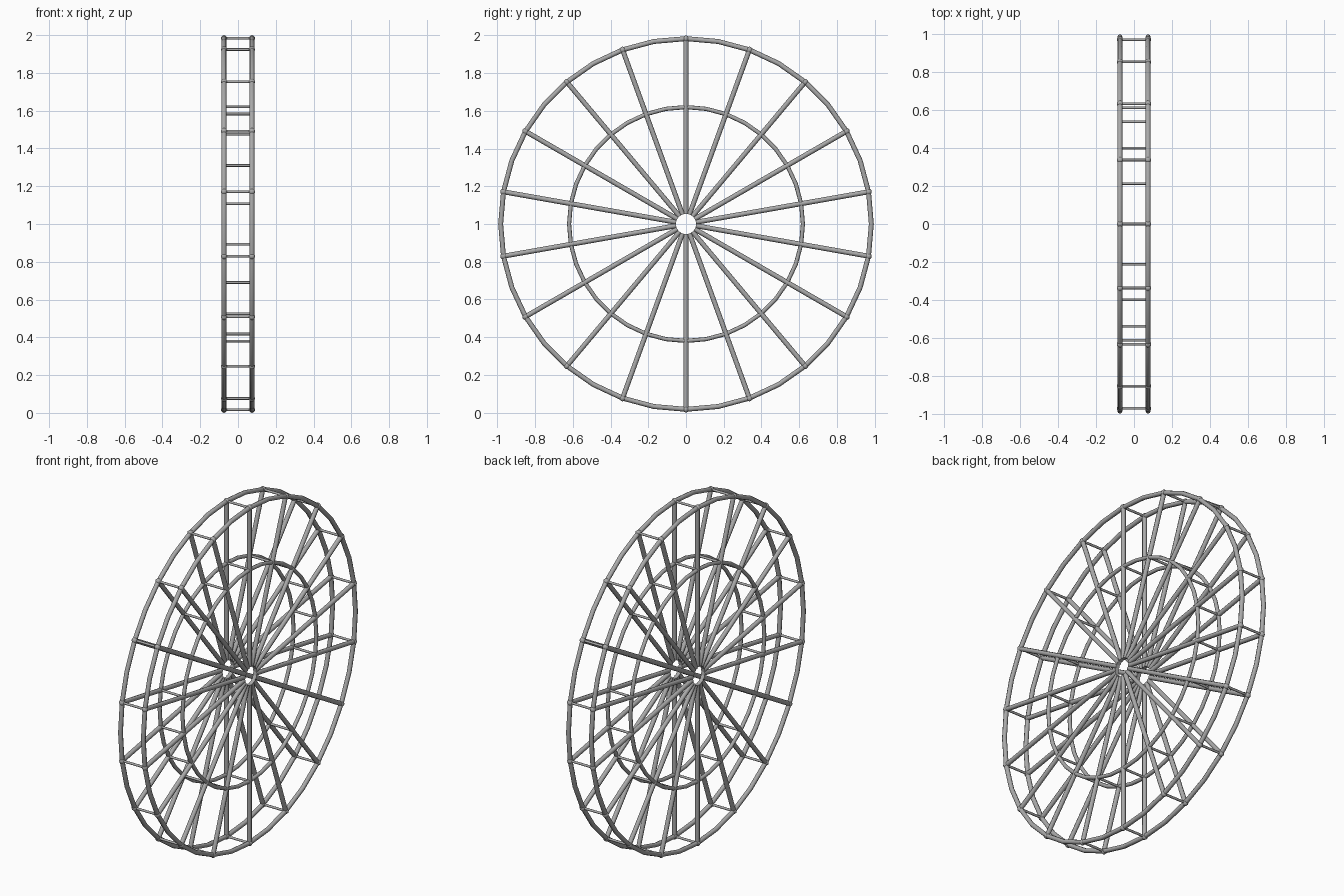
import bpy, bmesh
from math import pi, sin, cos
from mathutils import Vector

cube = bpy.data.objects.get("Cube")
if cube:
    bpy.data.objects.remove(cube)

SPOKES = 18
SIDE_X = 0.074
RIM_R, INNER_R, HUB_R = 0.983, 0.62, 0.053

steel = bpy.data.materials.new("steel grey")
steel.use_nodes = True
colour = (0.4, 0.4, 0.4, 1)
steel.diffuse_color = colour
steel.node_tree.nodes["Principled BSDF"].inputs["Base Color"].default_value = colour


def on_wheel(x, radius, angle):
    return Vector((x, radius * sin(angle), 1 + radius * cos(angle)))


def finish(name, bm):
    mesh = bpy.data.meshes.new(name)
    bmesh.ops.recalc_face_normals(bm, faces=bm.faces)
    bm.to_mesh(mesh)
    bm.free()
    mesh.materials.append(steel)
    obj = bpy.data.objects.new(name, mesh)
    bpy.context.collection.objects.link(obj)
    return obj


def add_rod(bm, start, end, radius, sides=8):
    axis = end - start
    rod = bmesh.ops.create_cone(bm, cap_ends=True, segments=sides,
                                radius1=radius, radius2=radius, depth=axis.length)
    turn = axis.to_track_quat('Z', 'Y').to_matrix()
    bmesh.ops.rotate(bm, verts=rod["verts"], matrix=turn)
    bmesh.ops.translate(bm, verts=rod["verts"], vec=(start + end) / 2)


def add_ring(name, x, radius, tube, steps=36, sides=8):
    bm = bmesh.new()
    loops = []
    for i in range(steps):
        a = 2 * pi * i / steps
        loops.append([bm.verts.new(on_wheel(x + tube * sin(b), radius + tube * cos(b), a))
                      for b in (2 * pi * j / sides for j in range(sides))])
    for i in range(steps):
        here, there = loops[i], loops[(i + 1) % steps]
        for j in range(sides):
            k = (j + 1) % sides
            bm.faces.new((here[j], here[k], there[k], there[j]))
    return finish(name, bm)


angles = [2 * pi * i / SPOKES for i in range(SPOKES)]

# Two matching wheel sides: rings, spokes and rounded spoke tips
for side, x in (("left", SIDE_X), ("right", -SIDE_X)):
    add_ring(side + "_outer_rim", x, RIM_R, 0.013)
    add_ring(side + "_inner_ring", x, INNER_R, 0.011)
    spokes, tips = bmesh.new(), bmesh.new()
    for a in angles:
        add_rod(spokes, on_wheel(x, HUB_R, a), on_wheel(x, RIM_R, a), 0.013)
        ball = bmesh.ops.create_uvsphere(tips, u_segments=10, v_segments=6, radius=0.017)
        bmesh.ops.translate(tips, verts=ball["verts"], vec=on_wheel(x, RIM_R, a))
    finish(side + "_spokes", spokes)
    finish(side + "_spoke_tips", tips)

# Thin cross bars joining the two sides at both rings
for name, radius in (("outer_cross_bars", RIM_R), ("inner_cross_bars", INNER_R)):
    bars = bmesh.new()
    for a in angles:
        add_rod(bars, on_wheel(-SIDE_X, radius, a), on_wheel(SIDE_X, radius, a), 0.007)
    finish(name, bars)

# Soft shading on the round tubes
for obj in bpy.data.objects:
    obj.select_set(obj.type == 'MESH')
    if obj.type == 'MESH':
        bpy.context.view_layer.objects.active = obj
bpy.ops.object.shade_smooth_by_angle(angle=pi / 3.5)
